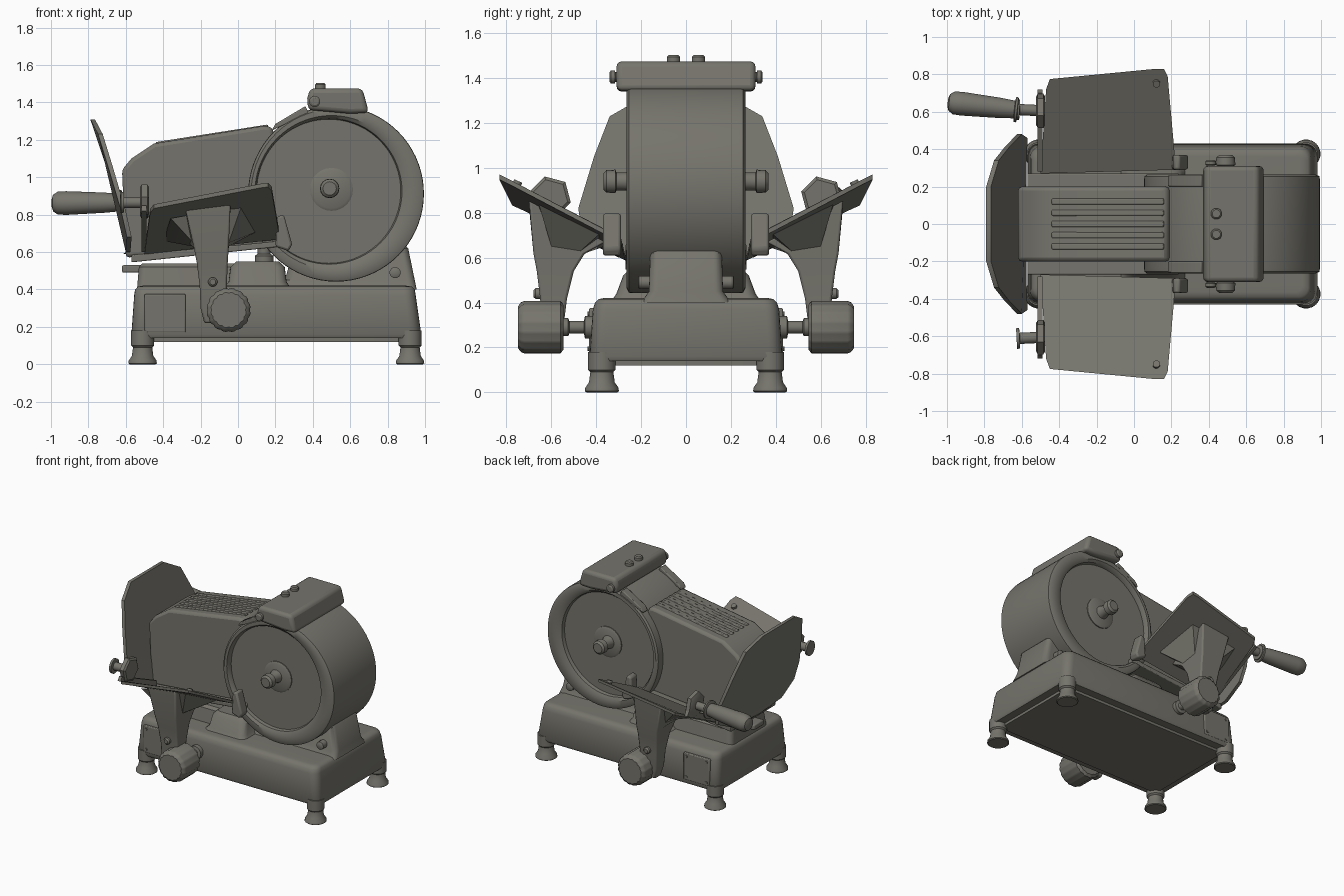
import bpy, bmesh, math
from mathutils import Vector

grey = bpy.data.materials.new("warm_grey_metal")
grey.diffuse_color = (0.18, 0.175, 0.15, 1)


def loft(name, rings, bevel=0, segs=2, angle=35):
    """Skin equal-length rings of points and cap both ends."""
    bm = bmesh.new()
    vs = [[bm.verts.new(p) for p in ring] for ring in rings]
    n = len(vs[0])
    for a, b in zip(vs, vs[1:]):
        for i in range(n):
            j = (i + 1) % n
            bm.faces.new((a[i], a[j], b[j], b[i]))
    bm.faces.new(vs[0])
    bm.faces.new(vs[-1])
    bmesh.ops.recalc_face_normals(bm, faces=bm.faces)
    me = bpy.data.meshes.new(name)
    bm.to_mesh(me)
    bm.free()
    me.materials.append(grey)
    ob = bpy.data.objects.new(name, me)
    bpy.context.collection.objects.link(ob)
    if bevel:
        m = ob.modifiers.new("bevel", 'BEVEL')
        m.width, m.segments, m.limit_method = bevel, segs, 'ANGLE'
        m.angle_limit = math.radians(30)
    bpy.ops.object.select_all(action='DESELECT')
    ob.select_set(True)
    bpy.context.view_layer.objects.active = ob
    bpy.ops.object.shade_smooth_by_angle(angle=math.radians(angle))
    return ob


def side_prism(name, pts, y0, y1, bevel=0, segs=2):
    """Extrude an x-z outline along y."""
    return loft(name, [[(x, y, z) for x, z in pts] for y in (y0, y1)], bevel, segs)


def box(name, x0, x1, y0, y1, z0, z1, bevel=0):
    return side_prism(name, [(x0, z0), (x1, z0), (x1, z1), (x0, z1)], y0, y1, bevel)


def turned(name, start, direction, profile, n=24):
    """Revolve (distance, radius) pairs about an axis."""
    d = Vector(direction).normalized()
    u = d.orthogonal().normalized()
    w = d.cross(u)
    rings = []
    for t, r in profile:
        c = Vector(start) + d * t
        rings.append([c + r * (u * math.cos(2 * math.pi * i / n) + w * math.sin(2 * math.pi * i / n))
                      for i in range(n)])
    return loft(name, rings)


def rounded_rect(x0, x1, hy, r, z):
    pts = []
    for k, (cx, cy) in enumerate([(x1 - r, hy - r), (x0 + r, hy - r), (x0 + r, r - hy), (x1 - r, r - hy)]):
        for i in range(6):
            a = math.pi / 2 * (k + i / 5)
            pts.append((cx + r * math.cos(a), cy + r * math.sin(a), z))
    return pts


# Base casting with a soft top edge
loft("base", [rounded_rect(-0.56, 0.97, 0.42, 0.05, 0.14), rounded_rect(-0.57, 0.98, 0.43, 0.06, 0.16),
              rounded_rect(-0.555, 0.95, 0.415, 0.06, 0.37), rounded_rect(-0.55, 0.945, 0.405, 0.06, 0.40),
              rounded_rect(-0.535, 0.93, 0.39, 0.05, 0.415), rounded_rect(-0.51, 0.9, 0.365, 0.04, 0.42)])
loft("base_underside", [rounded_rect(-0.5, 0.91, 0.36, 0.04, z) for z in (0.12, 0.16)])
for x in (-0.51, 0.92):
    for y in (-0.375, 0.375):
        turned("foot", (x, y, 0), (0, 0, 1),
               [(0, 0.07), (0.005, 0.077), (0.02, 0.075), (0.045, 0.058), (0.09, 0.052),
                (0.1, 0.062), (0.18, 0.062)], 20)

# Raised castings on the base
loft("carriage_platform", [rounded_rect(-0.54, 0.2, 0.23, 0.04, 0.40), rounded_rect(-0.53, 0.2, 0.21, 0.04, 0.52),
                           rounded_rect(-0.51, 0.18, 0.19, 0.03, 0.54)])
loft("motor_hump", [rounded_rect(-0.08, 0.28, 0.33, 0.05, 0.41), rounded_rect(-0.05, 0.26, 0.31, 0.05, 0.44),
                    rounded_rect(-0.04, 0.25, 0.28, 0.05, 0.52), rounded_rect(-0.01, 0.22, 0.25, 0.04, 0.55)])
loft("drum_pedestal", [rounded_rect(0.2, 0.955, 0.2, 0.04, 0.40), rounded_rect(0.25, 0.945, 0.165, 0.04, 0.45),
                       rounded_rect(0.3, 0.91, 0.16, 0.04, 0.62), rounded_rect(0.33, 0.88, 0.14, 0.03, 0.65)])
turned("pivot_post", (0.14, 0, 0.52), (0, 0, 1), [(0, 0.05), (0.06, 0.05), (0.07, 0.035), (0.14, 0.035)])
box("platform_tab", -0.62, -0.5, -0.06, 0.06, 0.49, 0.53, 0.008)


# Drum housing: the rim is wide on the outer side and narrow next to the channel
def circle(cx, cz, r, y, n=72):
    return [(cx + r * math.cos(2 * math.pi * i / n), y, cz + r * math.sin(2 * math.pi * i / n))
            for i in range(n)]


half = [(0.485, 0.925, 0.385, 0.225), (0.487, 0.925, 0.39, 0.25), (0.50, 0.92, 0.41, 0.265),
        (0.52, 0.915, 0.45, 0.265), (0.524, 0.912, 0.468, 0.255), (0.524, 0.912, 0.47, 0.235)]
loft("blade_drum", [circle(a, b, r, -y) for a, b, r, y in half] +
     [circle(a, b, r, y) for a, b, r, y in reversed(half)])

# Cover over the drum with its screws
side_prism("top_cover", [(0.375, 1.36), (0.37, 1.42), (0.385, 1.475), (0.665, 1.475), (0.70, 1.345), (0.6, 1.34)],
           -0.31, 0.31, 0.025, 3)
for y in (-0.055, 0.055):
    turned("cover_screw", (0.44, y, 1.46), (0, 0, 1), [(0, 0.03), (0.035, 0.03), (0.043, 0.022)], 12)

# Food channel body with ribbed top
side_prism("food_channel", [(-0.60, 0.57), (-0.62, 1.04), (-0.57, 1.10), (-0.45, 1.18), (0.14, 1.275), (0.18, 1.27),
                            (0.19, 1.24), (0.2, 0.64)], -0.2, 0.2, 0.02)
for i in range(5):
    y = -0.12 + 0.06 * i
    side_prism("channel_rib", [(-0.44, 1.17), (0.16, 1.268), (0.16, 1.282), (-0.44, 1.188)],
               y - 0.016, y + 0.016, 0.006)
side_prism("channel_floor", [(-0.57, 0.545), (0.24, 0.63), (0.24, 0.66), (-0.57, 0.585)], -0.27, 0.27, 0.006)

# End plate: leaning, with wings folded toward the channel
outline = [(0, 1.31), (0.2, 1.31), (0.34, 1.23), (0.41, 1.05), (0.48, 0.82), (0.46, 0.68), (0.30, 0.60), (0, 0.59)]
outline += [(-y, z) for y, z in reversed(outline[1:-1])]


def plate_x(y, z):
    return -0.79 + (1.31 - z) * 0.245 + max(0, abs(y) - 0.2) * 0.16


bm_rings = []
for off in (0, 0.025):
    bm_rings.append([(plate_x(y, z) + off, y, z) for y, z in outline])
loft("end_plate", bm_rings)

for s in (-1, 1):
    # Spindle hub on the blade
    turned("hub_plate", (0.5, s * 0.22, 0.935), (0, s, 0), [(0, 0.115), (0.012, 0.115), (0.02, 0.1)], 24)
    turned("hub_bolt", (0.49, s * 0.22, 0.94), (0, s, 0),
           [(0, 0.055), (0.05, 0.04), (0.09, 0.04), (0.095, 0.052), (0.135, 0.05), (0.148, 0.036)], 16)
    turned("cover_knob", (0.41, s * 0.29, 1.405), (0, s, 0), [(0, 0.022), (0.025, 0.022), (0.027, 0.03),
                                                           (0.045, 0.03), (0.052, 0.02)], 12)
    turned("pedestal_bolt", (0.84, s * 0.15, 0.49), (0, s, 0), [(0, 0.03), (0.06, 0.03), (0.065, 0.022)], 12)

    # Rim guide beside the channel opening
    side_prism("rim_guide", [(0.18, 1.25), (0.20, 1.285), (0.36, 1.38), (0.38, 1.34)], s * 0.2, s * 0.262, 0.006)

    # Maker-less panel and its screws
    box("side_panel", -0.5, -0.28, s * 0.40, s * 0.432, 0.17, 0.375, 0.006)
    for x in (-0.475, -0.305):
        for z in (0.195, 0.35):
            turned("panel_screw", (x, s * 0.42, z), (0, s, 0), [(0, 0.01), (0.018, 0.01)], 8)

    # Sloping tray
    corners = [(-0.50, 0.27, 0.61), (0.22, 0.29, 0.69), (0.215, 0.4, 0.745), (0.18, 0.79, 0.95), (0.16, 0.83, 0.97),
               (0.12, 0.83, 0.965), (-0.45, 0.775, 0.855), (-0.47, 0.72, 0.83)]
    loft("side_tray", [[(x, s * y, z + d) for x, y, z in corners] for d in (-0.022, 0)])
    turned("tray_screw", (0.12, s * 0.755, 0.925), (0, -0.4 * s, 0.9), [(0, 0.02), (0.018, 0.02)], 12)
    side_prism("tray_end_block", [(0.20, 0.63), (0.27, 0.605), (0.29, 0.64), (0.245, 0.80), (0.21, 0.79)],
               s * 0.29, s * 0.37, 0.012)
    loft("tray_fence", [[(x, s * y, z) for y, z in
                         [(0.28, 0.60), (0.28, 0.66), (0.70, 0.85), (0.72, 0.82)]] for x in (-0.515, -0.49)])

    # Arm that flares out beneath the tray
    sections = [(0.22, -0.18, -0.08, 0.56, 0.63), (0.30, -0.2, -0.06, 0.545, 0.645), (0.42, -0.205, -0.06, 0.53, 0.65),
                (0.54, -0.22, -0.055, 0.5, 0.665), (0.62, -0.235, -0.05, 0.45, 0.68)]
    rings = [[(a, s * c, z), (b, s * c, z), (b, s * d, z), (a, s * d, z)] for z, a, b, c, d in sections]
    rings.append([(-0.27, s * 0.36, 0.65), (-0.04, s * 0.36, 0.67), (-0.04, s * 0.70, 0.86), (-0.28, s * 0.70, 0.83)])
    loft("tray_arm", rings, 0.01)
    loft("arm_web", [[(-0.40, s * 0.38, 0.66), (0.10, s * 0.38, 0.71), (0.02, s * 0.66, 0.85), (-0.36, s * 0.66, 0.78)],
                     [(-0.24, s * 0.47, 0.63), (-0.05, s * 0.47, 0.63), (-0.05, s * 0.6, 0.65), (-0.24, s * 0.6, 0.65)]])
    turned("arm_bolt", (-0.135, s * 0.62, 0.44), (0, s, 0), [(0, 0.025), (0.05, 0.025), (0.06, 0.016)], 12)

    # Fluted adjusting knob and shaft
    turned("knob_shaft", (-0.05, s * 0.40, 0.29), (0, s, 0),
           [(0, 0.05), (0.05, 0.05), (0.055, 0.028), (0.12, 0.028), (0.125, 0.04), (0.16, 0.04)], 16)
    knob = []
    for y, r in [(0.545, 0.1), (0.56, 0.118), (0.72, 0.118), (0.735, 0.112), (0.748, 0.095)]:
        knob.append([(-0.05 + (r - 0.005 * (i % 3 == 0)) * math.cos(i * math.pi / 24), s * y,
                      0.29 + (r - 0.005 * (i % 3 == 0)) * math.sin(i * math.pi / 24)) for i in range(48)])
    loft("adjusting_knob", knob)

    # Grip mount: six-sided flange, rod and collar
    turned("grip_flange", (-0.475, s * 0.605, 0.87), (-1, 0, 0), [(0, 0.08), (0.01, 0.095), (0.04, 0.095),
                                                                (0.05, 0.075)], 6)
    turned("grip_rod", (-0.48, s * 0.605, 0.865), (-1, s * 0.05, 0),
           [(0, 0.03), (0.13, 0.03), (0.132, 0.055), (0.148, 0.055)], 16)

# Handle grip on the rear side only
turned("rear_handle", (-0.62, 0.61, 0.865), (-1, 0.11, -0.01),
       [(0, 0.05), (0.004, 0.068), (0.016, 0.068), (0.02, 0.048), (0.1, 0.055), (0.3, 0.064), (0.345, 0.062),
        (0.37, 0.045), (0.378, 0.02)], 20)
